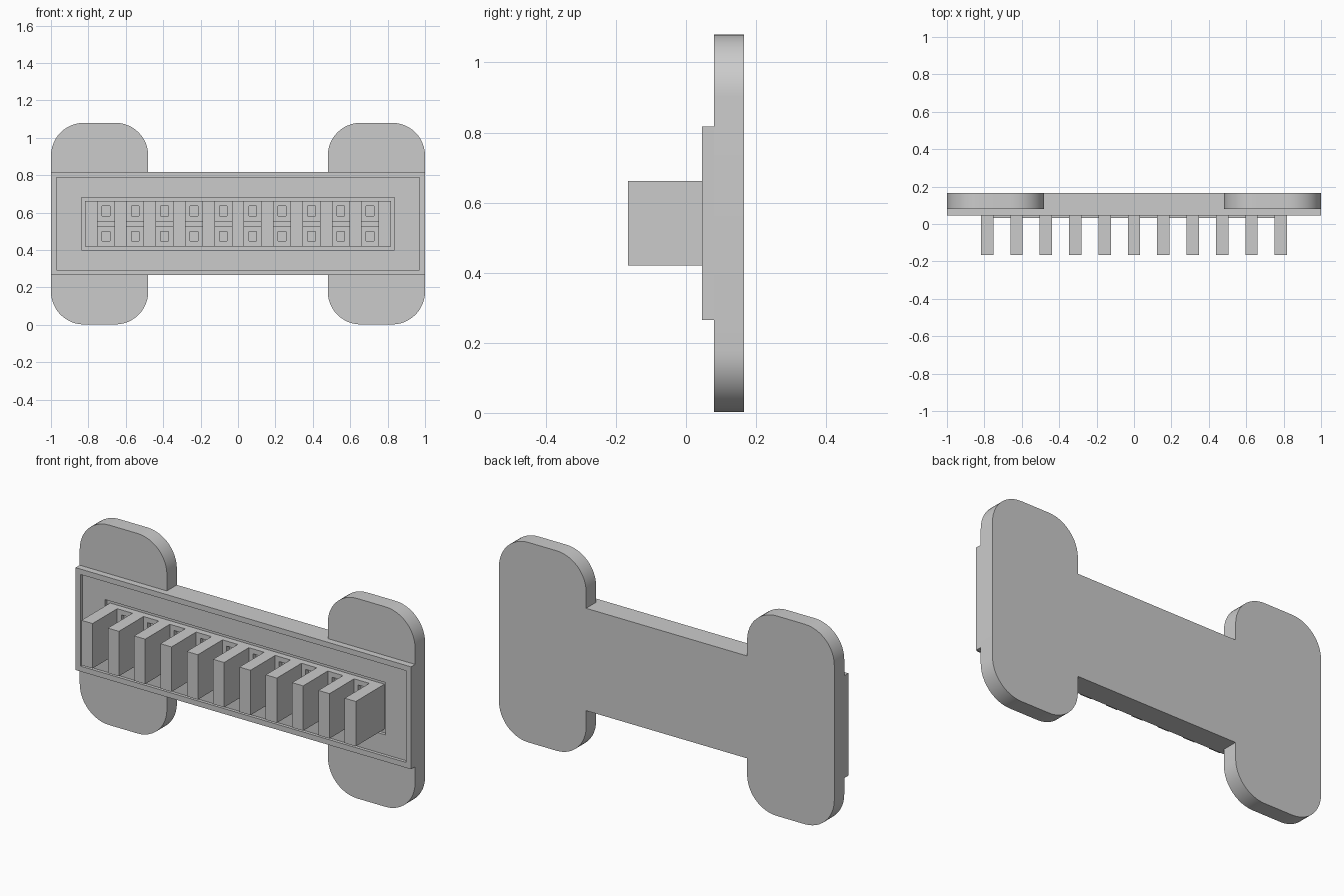
import bpy, bmesh, math

if "Cube" in bpy.data.objects:
    bpy.data.objects.remove(bpy.data.objects["Cube"], do_unlink=True)

grey = bpy.data.materials.new("light_grey")
grey.use_nodes = True
grey.diffuse_color = (0.6, 0.6, 0.6, 1)
grey.node_tree.nodes["Principled BSDF"].inputs["Base Color"].default_value = (0.6, 0.6, 0.6, 1)

MID = 0.541          # height of the horizontal centre line


def finish(bm, name, smooth=False):
    bmesh.ops.recalc_face_normals(bm, faces=bm.faces)
    mesh = bpy.data.meshes.new(name)
    bm.to_mesh(mesh)
    bm.free()
    mesh.materials.append(grey)
    obj = bpy.data.objects.new(name, mesh)
    bpy.context.collection.objects.link(obj)
    if smooth:
        bpy.ops.object.select_all(action='DESELECT')
        bpy.context.view_layer.objects.active = obj
        obj.select_set(True)
        bpy.ops.object.shade_smooth_by_angle(angle=math.radians(30))
    return obj


def stepped(name, steps, x=0, z=MID):
    """Nested rectangles (half width, half height, y) joined in order, both ends closed."""
    bm = bmesh.new()
    loops = []
    for w, h, y in steps:
        loops.append([bm.verts.new((x + sx * w, y, z + sz * h))
                      for sx, sz in ((-1, -1), (1, -1), (1, 1), (-1, 1))])
    for a, b in zip(loops, loops[1:]):
        for i in range(4):
            j = (i + 1) % 4
            bm.faces.new((a[i], a[j], b[j], b[i]))
    bm.faces.new(loops[0])
    bm.faces.new(loops[-1])
    return finish(bm, name)


def ear_quarter(radius=0.176, segments=12):
    """Top right quarter of the plate outline, from the outer side to the waist."""
    top, outer, inner = 0.539, 1.0, 0.48
    pts = []
    for cx, start in ((outer - radius, 0), (inner + radius, 90)):
        for i in range(segments + 1):
            a = math.radians(start + 90 * i / segments)
            pts.append((cx + radius * math.cos(a), top - radius + radius * math.sin(a)))
    return pts + [(inner, 0.276)]


# Back plate: waisted slab with four rounded ears
quarter = ear_quarter()
upper = quarter + [(-x, z) for x, z in reversed(quarter)]
outline = upper + [(-x, -z) for x, z in upper]
bm = bmesh.new()
face = bm.faces.new([bm.verts.new((x, 0.08, MID + z)) for x, z in outline])
ext = bmesh.ops.extrude_face_region(bm, geom=[face])
bmesh.ops.translate(bm, vec=(0, 0.085, 0),
                    verts=[v for v in ext["geom"] if isinstance(v, bmesh.types.BMVert)])
if not face.is_valid or len(bm.faces) == len(outline) + 1:
    bm.faces.new([v for v in bm.verts if abs(v.co.y - 0.08) < 1e-5])
finish(bm, "back_plate", smooth=True)

# Front frame with a shallow recess and a deeper slot for the contacts
stepped("front_frame", [(1.0, 0.276, 0.081), (1.0, 0.276, 0.045), (0.97, 0.247, 0.045),
                        (0.97, 0.247, 0.062), (0.837, 0.141, 0.062), (0.837, 0.141, 0.079)])

# Separator fins
PITCH = 0.157
for i in range(11):
    stepped(f"separator_fin_{i + 1}", [(0.033, 0.121, 0.079), (0.033, 0.121, -0.165)],
            x=(i - 5) * PITCH)

# Contact cells, two rows between the fins, each with a small square hole
for i in range(10):
    x = (i - 4.5) * PITCH
    for row, side in (("upper", 1), ("lower", -1)):
        stepped(f"{row}_contact_{i + 1}",
                [(0.0455, 0.053, 0.079), (0.0455, 0.053, 0.045), (0.021, 0.026, 0.045),
                 (0.021, 0.026, 0.07)], x=x, z=MID + side * 0.068)
    # Bar dividing the two rows
    stepped(f"row_divider_{i + 1}", [(0.0455, 0.015, 0.079), (0.0455, 0.015, 0.033)], x=x)
